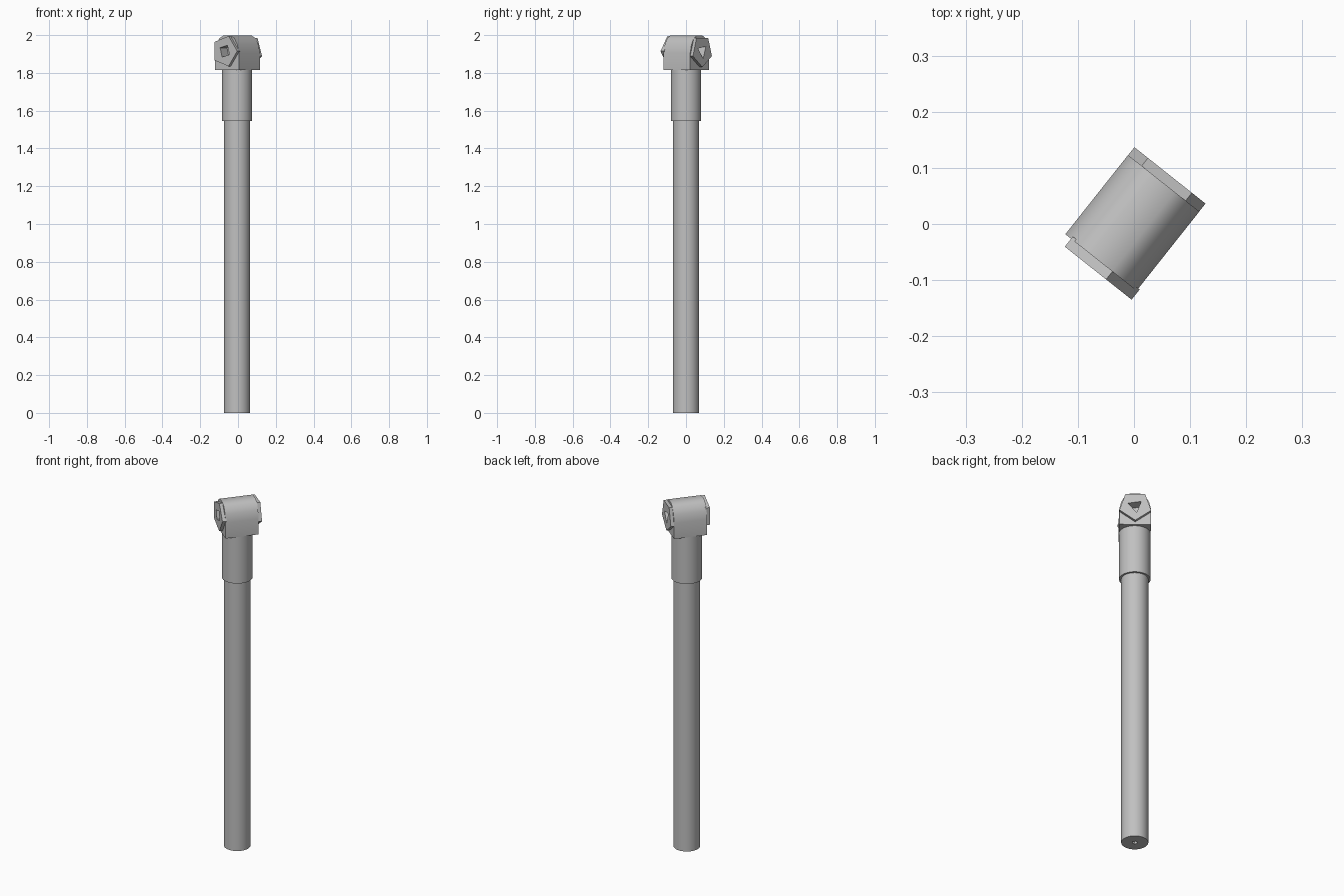
import bpy, bmesh
from math import radians, cos, sin
from mathutils import Matrix

cube = bpy.data.objects.get("Cube")
if cube:
    bpy.data.objects.remove(cube, do_unlink=True)

grey = bpy.data.materials.new("plain grey")
grey.use_nodes = True
colour = (0.53, 0.53, 0.53, 1)
grey.diffuse_color = colour
grey.node_tree.nodes["Principled BSDF"].inputs["Base Color"].default_value = colour

# Head axis runs diagonally across the pole
HEAD = Matrix.Translation((-0.003, 0.002, 0)) @ Matrix.Rotation(radians(51.6), 4, "Z")
POLE = Matrix.Translation((-0.005, 0, 0))
AXIS_Z = 1.915


def ngon(sides, radius, turn, height=0):
    """Regular polygon outline, first corner at the given angle."""
    angles = [radians(turn + 360 * i / sides) for i in range(sides)]
    return [(radius * cos(a), height + radius * sin(a)) for a in angles]


def prism(name, outline, start, end, frame, upright=False):
    """Extrude an outline along z (upright) or along the head axis."""
    bm = bmesh.new()
    rings = []
    for t in (start, end):
        rings.append([bm.verts.new((a, b, t) if upright else (t, a, b)) for a, b in outline])
    bm.faces.new(rings[0])
    bm.faces.new(rings[1])
    n = len(outline)
    for i in range(n):
        j = (i + 1) % n
        bm.faces.new((rings[0][i], rings[0][j], rings[1][j], rings[1][i]))
    bmesh.ops.recalc_face_normals(bm, faces=bm.faces)
    bm.transform(frame)
    mesh = bpy.data.meshes.new(name)
    bm.to_mesh(mesh)
    bm.free()
    mesh.materials.append(grey)
    obj = bpy.data.objects.new(name, mesh)
    bpy.context.collection.objects.link(obj)
    return obj


def select(obj):
    bpy.ops.object.select_all(action="DESELECT")
    obj.select_set(True)
    bpy.context.view_layer.objects.active = obj


def cut(cutter, targets):
    """Cut a socket out of each target, then discard the cutter."""
    cutter.hide_render = True
    for obj in targets:
        select(obj)
        mod = obj.modifiers.new("socket", "BOOLEAN")
        mod.operation = "DIFFERENCE"
        mod.solver = "EXACT"
        mod.object = cutter
        bpy.ops.object.modifier_apply(modifier=mod.name)
    bpy.data.objects.remove(cutter, do_unlink=True)


# Pole and the wider sleeve around its top
pole = prism("pole", ngon(48, 0.069, 0), 0, 1.6, POLE, upright=True)
sleeve = prism("sleeve", ngon(48, 0.08, 0), 1.545, 1.83, POLE, upright=True)

# Head block: straight sides with a rounded top
half = [(0.081, 1.815), (0.081, 1.905), (0.07, 1.95), (0.05, 1.984), (0.025, 1.997)]
outline = half + [(-y, z) for y, z in reversed(half)]
head = prism("head_block", outline, -0.09, 0.09, HEAD)

# Five-sided end caps, turned differently at each end
front_cap = prism("front_cap", ngon(5, 0.084, 180, AXIS_Z), -0.108, -0.085, HEAD)
back_cap = prism("back_cap", ngon(5, 0.085, 270, AXIS_Z), 0.085, 0.108, HEAD)

# Square, triangular and pole-end sockets
cut(prism("square_cutter", ngon(4, 0.036, 120, AXIS_Z), -0.15, -0.05, HEAD), (front_cap, head))
cut(prism("triangle_cutter", ngon(3, 0.04, 280, AXIS_Z), 0.05, 0.15, HEAD), (back_cap, head))
cut(prism("pole_cutter", ngon(6, 0.014, 0), -0.1, 0.1, POLE, upright=True), (pole,))

for obj in (pole, sleeve, head):
    select(obj)
    bpy.ops.object.shade_smooth_by_angle(angle=radians(40))
